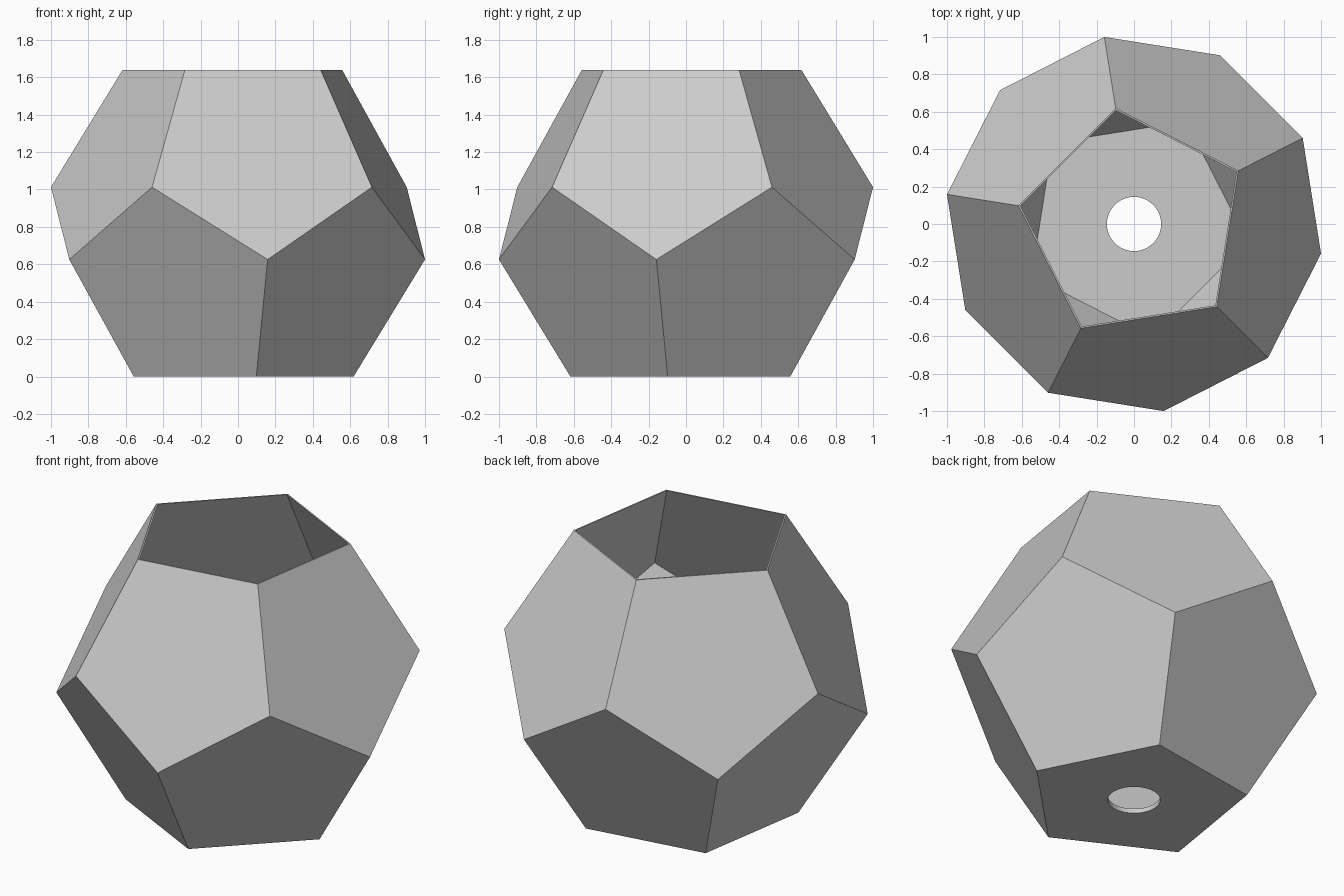
import bpy
import bmesh
from math import cos, sin, radians, sqrt

cube = bpy.data.objects.get("Cube")
if cube:
    bpy.data.objects.remove(cube, do_unlink=True)

# Dodecahedron proportions from its widest radius
PHI = (1 + sqrt(5)) / 2
WIDE = 1 / cos(radians(9))
NARROW = WIDE / PHI
EDGE = NARROW * 2 * sin(radians(36))
HEIGHT = EDGE * 2.227
LOW = EDGE * 0.8507
TURN = 27          # angle of the first rim corner
INNER = 0.983      # inside scale, measured from the rim centre
HOLE = 0.145
ARC = 8            # hole segments per floor side


def ring(bm, radius, z, start, count=5):
    return [bm.verts.new((radius * cos(radians(start + 360 * i / count)),
                          radius * sin(radians(start + 360 * i / count)), z))
            for i in range(count)]


def shell(bm, scale):
    """Ten pentagon walls and a holed floor; returns the rim and hole loops."""
    def level(z):
        return HEIGHT - (HEIGHT - z) * scale

    rim = ring(bm, NARROW * scale, HEIGHT, TURN)
    upper = ring(bm, WIDE * scale, level(HEIGHT - LOW), TURN)
    lower = ring(bm, WIDE * scale, level(LOW), TURN + 36)
    base = ring(bm, NARROW * scale, level(0), TURN + 36)
    hole = ring(bm, HOLE, level(0), TURN + 36, 5 * ARC)
    for i in range(5):
        j = (i + 1) % 5
        bm.faces.new((rim[i], upper[i], lower[i], upper[j], rim[j]))
        bm.faces.new((base[i], base[j], lower[j], upper[j], lower[i]))
        arc = [hole[(i * ARC + k) % len(hole)] for k in range(ARC + 1)]
        bm.faces.new([base[j], base[i]] + arc)
    return rim, hole


# Hollow planter: outer and inner shells joined at the rim and drain hole
bm = bmesh.new()
outside = shell(bm, 1)
inside = shell(bm, INNER)
for a, b in zip(outside, inside):
    for i in range(len(a)):
        j = (i + 1) % len(a)
        bm.faces.new((a[i], a[j], b[j], b[i]))
bmesh.ops.recalc_face_normals(bm, faces=bm.faces)
mesh = bpy.data.meshes.new("planter")
bm.to_mesh(mesh)
bm.free()
planter = bpy.data.objects.new("planter", mesh)
bpy.context.collection.objects.link(planter)

# Plain grey finish
grey = bpy.data.materials.new("light_grey")
grey.use_nodes = True
colour = (0.6, 0.6, 0.6, 1)
grey.diffuse_color = colour
grey.node_tree.nodes["Principled BSDF"].inputs["Base Color"].default_value = colour
mesh.materials.append(grey)
